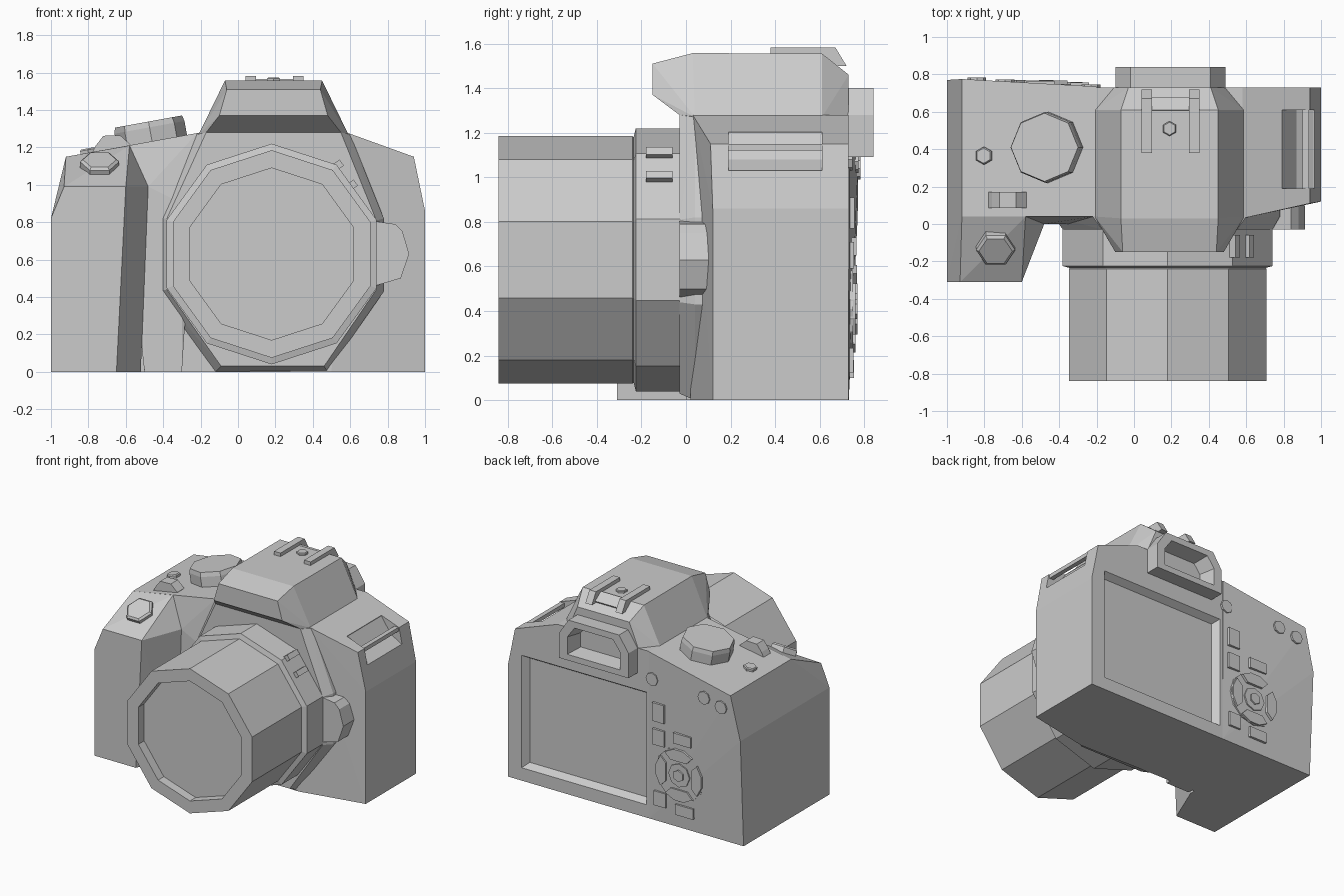
import bpy, bmesh, math
from mathutils import Matrix, Vector

if "Cube" in bpy.data.objects:
    bpy.data.objects.remove(bpy.data.objects["Cube"])


def finish(name, bm):
    bmesh.ops.dissolve_limit(bm, angle_limit=0.01, verts=bm.verts, edges=bm.edges)
    bmesh.ops.recalc_face_normals(bm, faces=bm.faces)
    me = bpy.data.meshes.new(name)
    bm.to_mesh(me)
    bm.free()
    ob = bpy.data.objects.new(name, me)
    bpy.context.collection.objects.link(ob)
    return ob


def hull(name, pts, mat=Matrix()):
    """Convex solid through a few corner points."""
    bm = bmesh.new()
    for p in pts:
        bm.verts.new(mat @ Vector(p))
    res = bmesh.ops.convex_hull(bm, input=bm.verts)
    loose = [v for v in bm.verts if not v.link_faces]
    bmesh.ops.delete(bm, geom=loose, context='VERTS')
    return finish(name, bm)


def prism(name, outline, y0, y1):
    """Front-view (x, z) outline extruded along y."""
    return hull(name, [(x, y, z) for y in (y0, y1) for x, z in outline])


def loft(name, rings):
    """Skin closed rings in order and cap both ends."""
    bm = bmesh.new()
    rs = [[bm.verts.new(p) for p in r] for r in rings]
    n = len(rs[0])
    for a, b in zip(rs, rs[1:]):
        for i in range(n):
            bm.faces.new((a[i], a[(i + 1) % n], b[(i + 1) % n], b[i]))
    bm.faces.new(rs[0])
    bm.faces.new(rs[-1])
    return finish(name, bm)


def ngon(cx, cz, r, n, start=90):
    a = [math.radians(start + 360 * i / n) for i in range(n)]
    return [(cx + r * math.cos(t), cz + r * math.sin(t)) for t in a]


def rect(cx, cz, w, h):
    return [(cx + sx * w / 2, cz + sz * h / 2)
            for sx, sz in ((-1, -1), (1, -1), (1, 1), (-1, 1))]


def disc(name, loc, r, n, h, rx=0, ry=0, taper=0.85, start=90):
    """Upright button or dial, tilted to sit on a sloping surface."""
    m = Matrix.Translation(loc) @ Matrix.Rotation(ry, 4, 'Y') @ Matrix.Rotation(rx, 4, 'X')
    pts = [(x, y, z) for z, k in ((-0.03, 1), (h * 0.7, 1), (h, taper))
           for x, y in ngon(0, 0, r * k, n, start)]
    return hull(name, pts, m)


def cut(target, cutter):
    mod = target.modifiers.new("cut", 'BOOLEAN')
    mod.operation = 'DIFFERENCE'
    mod.solver = 'EXACT'
    mod.object = cutter
    bpy.context.view_layer.objects.active = target
    bpy.ops.object.modifier_apply(modifier=mod.name)


# Main body in two convex halves; the grip half swells at the thumb rest
hand_side = hull("hand_side_body", [
    (-1, .04, 0), (-1, .73, 0), (-1, .04, .82), (-1, .77, .82),
    (-.92, .04, 1.15), (-.92, .775, 1.15),
    (-.2, .04, 0), (-.2, .73, 0), (-.2, .04, 1.28), (-.2, .735, 1.28)])
lens_side = hull("lens_side_body", [
    (-.2, .04, 0), (-.2, .73, 0), (-.2, .04, 1.28), (-.2, .73, 1.28),
    (.5, .02, 0), (.58, .03, 1.28), (.58, .73, 1.28), (.94, .11, 1.15),
    (.94, .73, 1.15), (1, .12, .86), (1, .73, .86), (1, .12, 0), (1, .73, 0)])

# Hand grip with sloping top, and the fillet that joins it to the body
hull("hand_grip", [
    (-1, -.31, 0), (-1, .06, 0), (-.65, -.31, 0), (-.52, .0, 0), (-.52, .06, 0),
    (-1, -.31, .82), (-1, .06, .82), (-.63, -.31, .82), (-.52, 0, .82),
    (-.93, -.31, .99), (-.6, -.31, .99), (-.48, 0, .99), (-.48, .06, .99),
    (-.92, .04, 1.15), (-.58, .04, 1.21)])
hull("grip_fillet", [(-.6, .04, 1.205), (-.22, .04, 1.275), (-.48, 0, .99), (-.5, 0, 0),
                     (-.3, .0, .9), (-.3, .06, 0), (-.6, .06, .9), (-.5, .06, 0), (-.3, 0, 0)])

# Lens mount housing
outer = [(-.43, .82), (-.43, .43), (-.12, 0), (.48, 0), (.78, .43), (.78, .82), (.6, 1.27), (-.22, 1.27)]
inner = [(-.38, .82), (-.38, .44), (-.09, .03), (.46, .03), (.74, .44), (.74, .81), (.55, 1.28), (-.17, 1.28)]
hull("mount_housing", [(x, .04, z) for x, z in outer] + [(x, .1, z) for x, z in outer]
     + [(x, -.03, z) for x, z in inner])

# Viewfinder hump, symmetric about x = 0.19
hump_half = [(.25, -.15, 1.51), (.29, -.15, 1.37), (.36, -.03, 1.28), (.4, .04, 1.27),
             (.26, .03, 1.557), (.26, .61, 1.555), (.4, .61, 1.27),
             (.30, .73, 1.27), (.22, .73, 1.46)]
hump = hull("viewfinder_hump", [(.19 + s * w, y, z) for s in (-1, 1) for w, y, z in hump_half])

# Ten-sided lens with recessed front glass
loft("lens", [[(x, y, z) for x, z in ngon(.18, .63, r, 10)] for r, y in
              ((.59, 0), (.59, -.225), (.55, -.235), (.555, -.24), (.555, -.84), (.46, -.84), (.46, -.77))])
for i, (x, z) in enumerate(((.535, 1.105), (.61, .998))):
    m = Matrix.Translation((x, -.12, z)) @ Matrix.Rotation(math.radians(54), 4, 'Y')
    hull(f"lens_switch_{i}", [(a * .02, b * .06, c * .024) for a in (-1, 1) for b in (-1, 1) for c in (-1, 1)], m)

# Lens release bump beside the mount
prism("lens_release", [(.7, .81), (.84, .79), (.88, .75), (.915, .63), (.87, .5), (.7, .45)], -.03, .1)

# Screen recess with bevelled sides
screen = hull("screen_cutter", [(x, .76, z) for x, z in rect(.355, .53, 1.1, .9)]
              + [(x, .68, z) for x, z in rect(.355, .53, .99, .8)])
# Shoulder recess for the strap lug
lug = hull("lug_cutter", [(x, y, z) for y in (.19, .61) for x, z in
                          ((.79, 1.2), (.8, 1.3), (1.1, 1.3), (1.1, 1.03), (.96, 1.03), (.87, 1.08))])
# Eyepiece opening
eye_outer = [(-.1, 1.09), (.49, 1.09), (.49, 1.28), (.41, 1.40), (-.02, 1.40), (-.1, 1.28)]


def eye_scale(kx, kz):
    return [(.195 + (x - .195) * kx, 1.24 + (z - 1.24) * kz) for x, z in eye_outer]


eye = prism("eye_cutter", eye_scale(.85, .85), .64, .9)
for tool, targets in ((screen, [lens_side]), (lug, [lens_side]), (eye, [lens_side, hump])):
    for t in targets:
        cut(t, tool)
    bpy.data.objects.remove(tool)

loft("eyepiece", [[(x, y, z) for x, z in o] for o, y in (
    (eye_outer, .72), (eye_outer, .84), (eye_scale(.76, .7), .84), (eye_scale(.6, .5), .65), (eye_scale(.9, .9), .645))])
hull("strap_bar", [(x, y, z) for x in (.9, .935) for y in (.19, .61) for z in (1.12, 1.15)])

# Accessory shoe rails following the hump's back slope, with centre pin
for i, x in enumerate((.04, .295)):
    hull(f"shoe_rail_{i}", [(a, y, z) for a in (x, x + .055) for y, z in
                            ((.38, 1.54), (.38, 1.583), (.67, 1.583), (.72, 1.5), (.6, 1.5))])
hull("shoe_back", [(a, y, z) for a in (.09, .3) for y, z in
                   ((.6, 1.54), (.61, 1.565), (.68, 1.515), (.66, 1.48))])
disc("shoe_pin", (.19, .51, 1.555), .04, 6, .018)

# Top controls
disc("mode_dial", (-.46, .41, 1.235), .19, 8, .105, ry=-.18, taper=.96)
disc("top_button", (-.8, .365, 1.17), .048, 6, .025, ry=-.18)
disc("shutter_button", (-.74, -.125, 1.1), .105, 6, .04, rx=.54, start=0)
prism("control_wheel", [(-.79, 1.15), (-.76, 1.21), (-.72, 1.262), (-.63, 1.265),
                        (-.575, 1.215), (-.59, 1.17)], .085, .17)


# Back buttons raised from the thumb-side surface
def back_button(name, outline, lift=.018):
    cx = sum(p[0] for p in outline) / len(outline)
    cz = sum(p[1] for p in outline) / len(outline)
    y = .732 + .045 * max(0, (-.2 - cx) / .75) * min(1, cz / .82)
    prism(name, outline, y - .04, y + lift)


for i, (x, z, w, h) in enumerate(((-.29, .84, .1, .14), (-.29, .65, .1, .12), (-.5, .69, .15, .08),
                                  (-.3, .18, .1, .11), (-.51, .14, .15, .08))):
    back_button(f"back_button_{i}", rect(x, z, w, h))
for i, (x, z) in enumerate(((-.69, 1.07), (-.84, 1.04), (-.23, 1.08))):
    back_button(f"round_button_{i}", ngon(x, z, .05, 8), .012)

# Direction pad: base, four sectors, centre
px, pz = -.47, .41
back_button("pad_base", ngon(px, pz, .205, 12), .008)
for k in range(4):
    arc = [(.195, -36), (.2, -12), (.2, 12), (.195, 36), (.13, 32), (.13, -32)]
    back_button(f"pad_sector_{k}", [(px + r * math.cos(math.radians(a + 90 * k)),
                                     pz + r * math.sin(math.radians(a + 90 * k))) for r, a in arc], .024)
back_button("pad_ring", ngon(px, pz, .09, 8), .018)
back_button("pad_centre", ngon(px, pz, .045, 6), .03)
